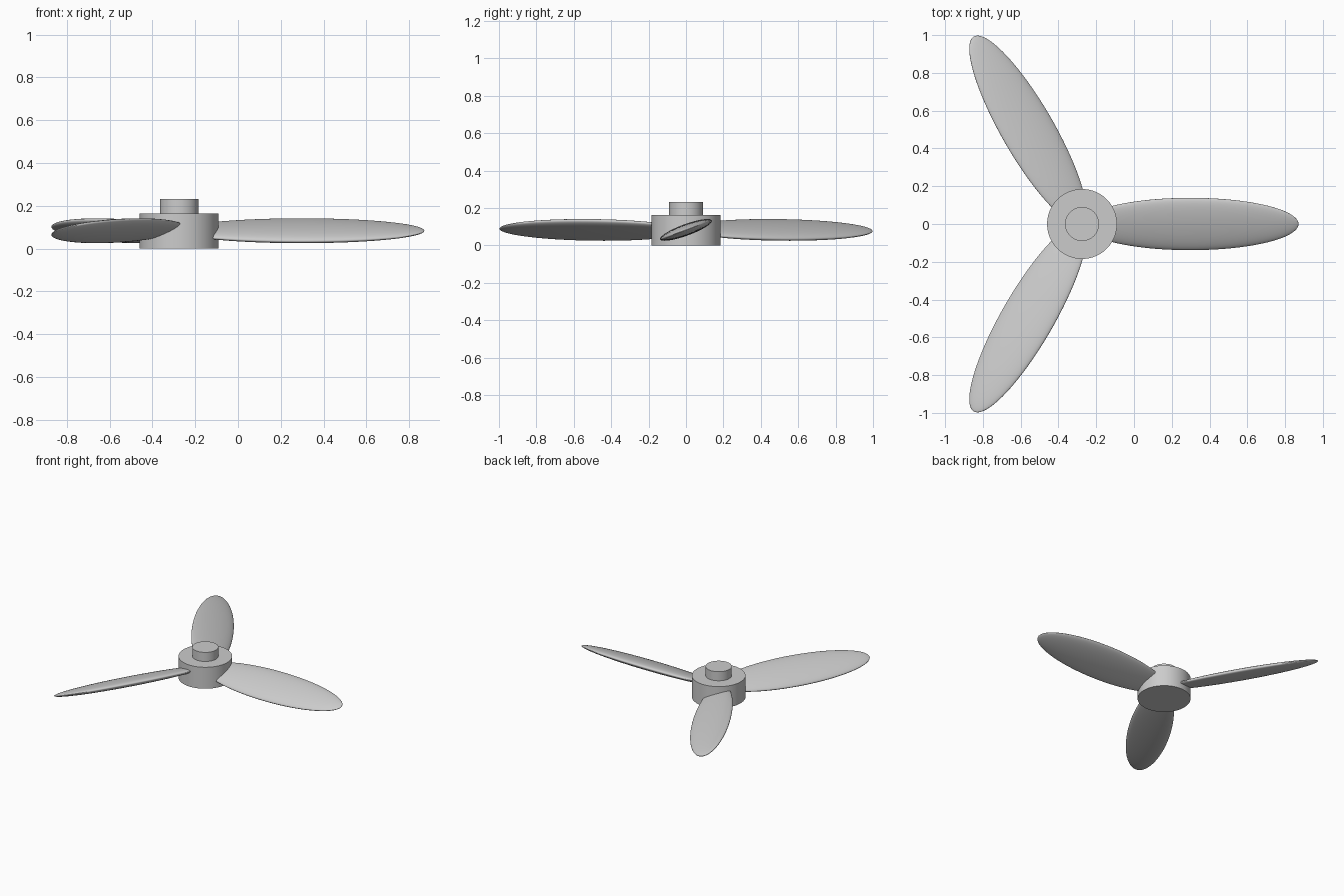
import bpy
import math
from mathutils import Matrix

cube = bpy.data.objects.get("Cube")
if cube:
    bpy.data.objects.remove(cube, do_unlink=True)

HUB_X = -0.275
BLADE_Z = 0.083

grey = bpy.data.materials.new("light grey")
grey.use_nodes = True
colour = (0.6, 0.6, 0.6, 1)
grey.diffuse_color = colour
grey.node_tree.nodes["Principled BSDF"].inputs["Base Color"].default_value = colour


def finish(name):
    obj = bpy.context.object
    obj.name = name
    obj.data.materials.append(grey)
    bpy.ops.object.shade_smooth_by_angle(angle=math.radians(40))
    return obj


def cylinder(name, radius, bottom, top):
    bpy.ops.mesh.primitive_cylinder_add(
        vertices=96, radius=radius, depth=top - bottom,
        location=(HUB_X, 0, (bottom + top) / 2))
    return finish(name)


# Hub and the shaft stub on top of it
cylinder("hub", 0.185, 0, 0.163)
cylinder("shaft_stub", 0.09, 0.163, 0.232)

# Three pitched ellipsoid blades, each reaching from the hub axis to its tip
LENGTH, WIDTH, THICKNESS = 0.573, 0.147, 0.031
for i in range(3):
    bpy.ops.mesh.primitive_uv_sphere_add(segments=64, ring_count=48, radius=1)
    blade = finish(f"blade_{i + 1}")
    blade.data.transform(
        Matrix.Translation((HUB_X, 0, BLADE_Z))
        @ Matrix.Rotation(math.tau * i / 3, 4, "Z")
        @ Matrix.Translation((LENGTH, 0, 0))
        @ Matrix.Rotation(math.radians(20), 4, "X")
        @ Matrix.Diagonal((LENGTH, WIDTH, THICKNESS, 1))
        @ Matrix.Rotation(math.pi / 2, 4, "Y"))
